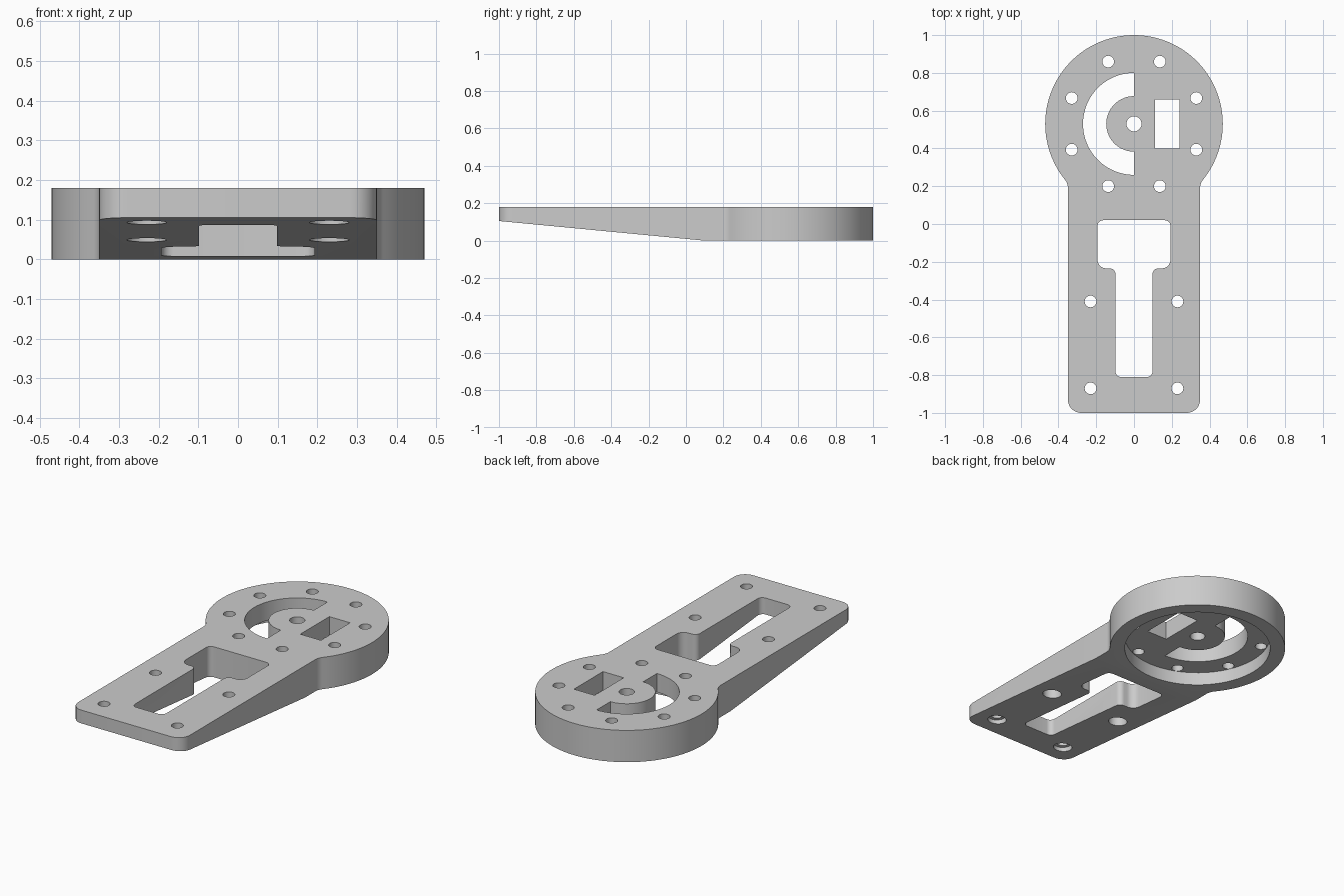
import bpy, bmesh
from math import cos, sin, pi, sqrt, radians, atan2
from mathutils import Vector

if "Cube" in bpy.data.objects:
    bpy.data.objects.remove(bpy.data.objects["Cube"])

CY, R, TOP = 0.53, 0.47, 0.18      # head centre, head radius, thickness


def arc(cx, cy, r, a0, a1, n):
    return [(cx + r * cos(radians(a0 + (a1 - a0) * i / n)),
             cy + r * sin(radians(a0 + (a1 - a0) * i / n))) for i in range(n + 1)]


def circle(cx, cy, r, n=32):
    return arc(cx, cy, r, 0, 360, n)[:-1]


def rounded(corners, n=6):
    """Polygon of (x, y, radius) right-angle corners with rounded corners."""
    pts = []
    for i, (x, y, r) in enumerate(corners):
        p = Vector((x, y))
        a = (Vector(corners[i - 1][:2]) - p).normalized()
        b = (Vector(corners[(i + 1) % len(corners)][:2]) - p).normalized()
        if r == 0:
            pts.append((x, y))
            continue
        for k in range(n + 1):
            t = k / n * pi / 2
            q = p + (a + b) * r - b * r * cos(t) - a * r * sin(t)
            pts.append((q.x, q.y))
    return pts


def prisms(name, parts, axis='z'):
    """One object from (profile, low, high) extrusions along z or x."""
    bm = bmesh.new()
    for pts, lo, hi in parts:
        place = (lambda p, h: (p[0], p[1], h)) if axis == 'z' else (lambda p, h: (h, p[0], p[1]))
        a = [bm.verts.new(place(p, lo)) for p in pts]
        b = [bm.verts.new(place(p, hi)) for p in pts]
        bm.faces.new(a[::-1])
        bm.faces.new(b)
        for i in range(len(pts)):
            j = (i + 1) % len(pts)
            bm.faces.new((a[i], a[j], b[j], b[i]))
    bmesh.ops.recalc_face_normals(bm, faces=bm.faces)
    me = bpy.data.meshes.new(name)
    bm.to_mesh(me)
    bm.free()
    ob = bpy.data.objects.new(name, me)
    bpy.context.collection.objects.link(ob)
    return ob


def cut(target, cutter):
    cutter.hide_render = True
    mod = target.modifiers.new("cut", 'BOOLEAN')
    mod.operation, mod.solver, mod.object = 'DIFFERENCE', 'EXACT', cutter
    bpy.context.view_layer.objects.active = target
    bpy.ops.object.modifier_apply(modifier=mod.name)
    bpy.data.objects.remove(cutter)


# Outline: round head, small neck fillets, arm with rounded end
W, F, E = 0.35, 0.07, 0.07
dy = sqrt((R + F) ** 2 - (W + F) ** 2)
neck = atan2(dy, W + F) * 180 / pi
right = arc(W - E, -1 + E, E, -90, 0, 8)
right += arc(W + F, CY - dy, F, 180, 180 - neck, 8)
right += arc(0, CY, R, -neck, 90, 56)[1:]
outline = right + [(-x, y) for x, y in right[-2::-1]]
plate = prisms("mounting_plate", [(outline, 0, TOP)])

# Sloped underside of the arm
cut(plate, prisms("slope_cutter", [
    ([(0.1, 0), (-1.1, 0.1145), (-1.1, -0.1), (0.1, -0.1)], -0.6, 0.6)], 'x'))

# Round pocket under the head and counterbores under the arm
arm_holes = [(sx * 0.23, y) for sx in (-1, 1) for y in (-0.41, -0.87)]
cut(plate, prisms("pocket_cutter",
    [(circle(0, CY, 0.39, 96), -0.1, 0.075)]
    + [(circle(x, y, 0.05), -0.1, 0.12) for x, y in arm_holes]))

# Through openings: stepped slot, half-ring, window, bolt holes
half_slot = [(0.193, -0.235, 0.045), (0.193, 0.02, 0.03)]
slot = rounded([(-0.098, -0.81, 0.03), (0.098, -0.81, 0.03), (0.098, -0.235, 0.03)]
               + half_slot + [(-x, y, r) for x, y, r in half_slot[::-1]]
               + [(-0.098, -0.235, 0.03)])
half_ring = arc(0, CY, 0.27, 90, 270, 40) + arc(0, CY, 0.147, 270, 90, 32)
window = [(0.11, 0.40), (0.24, 0.40), (0.24, 0.66), (0.11, 0.66)]
head_holes = [(0.357 * cos(pi / 8 + i * pi / 4), CY + 0.357 * sin(pi / 8 + i * pi / 4))
              for i in range(8)]
profiles = [slot, half_ring, window, circle(0, CY, 0.04)]
profiles += [circle(x, y, 0.031) for x, y in arm_holes + head_holes]
cut(plate, prisms("opening_cutter", [(p, -0.1, 0.3) for p in profiles]))

# Smooth curved walls, crisp edges
bpy.ops.object.select_all(action='DESELECT')
plate.select_set(True)
bpy.context.view_layer.objects.active = plate
bpy.ops.object.shade_smooth_by_angle(angle=radians(30))
